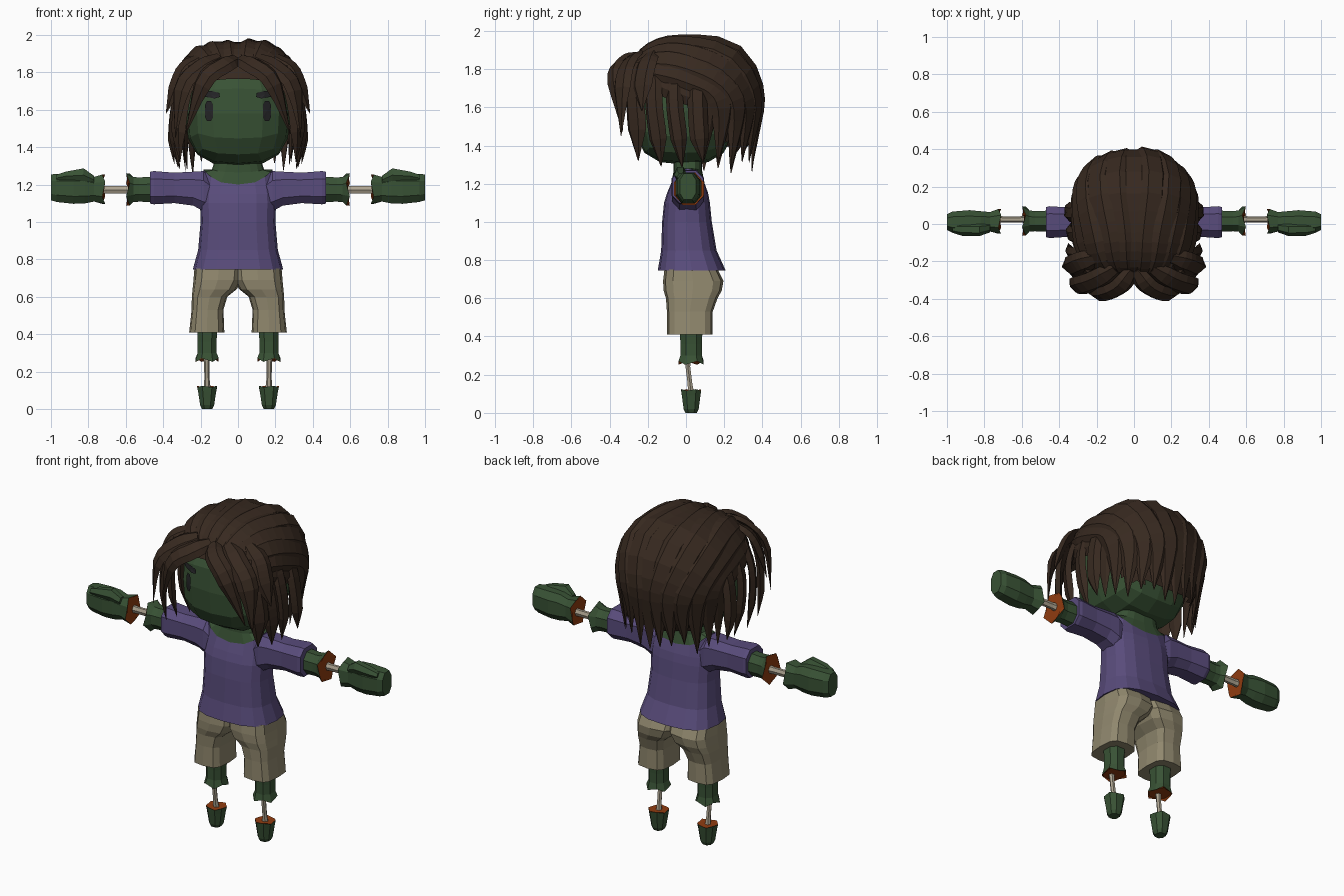
import bpy, bmesh, math, random
from mathutils import Vector
from mathutils.bvhtree import BVHTree

if "Cube" in bpy.data.objects:
    bpy.data.objects.remove(bpy.data.objects["Cube"])
random.seed(4)


def material(name, rgb):
    m = bpy.data.materials.new(name)
    m.diffuse_color = (*rgb, 1)
    m.use_nodes = True
    m.node_tree.nodes["Principled BSDF"].inputs["Base Color"].default_value = m.diffuse_color
    return m


SKIN = material("green skin", (.04, .084, .035))
SHIRT = material("purple cloth", (.1, .072, .2))
SHORTS = material("khaki cloth", (.28, .245, .155))
HAIR = material("brown hair", (.038, .022, .014))
FLESH = material("orange flesh", (.28, .045, .005))
BONE = material("bone", (.42, .37, .28))
DARK = material("dark eye", (.018, .018, .02))


def finish(bm, name, mats, mirror=False, recalc=True):
    if recalc:
        bmesh.ops.recalc_face_normals(bm, faces=bm.faces)
    me = bpy.data.meshes.new(name)
    bm.to_mesh(me)
    ob = bpy.data.objects.new(name, me)
    bpy.context.collection.objects.link(ob)
    for m in mats:
        me.materials.append(m)
    if mirror:
        mod = ob.modifiers.new("mirror", 'MIRROR')
        mod.use_mirror_merge = False
    return ob


def tube(name, rings, mats, axis='z', sides=8, n=2.0, mirror=True, turn=0.0, split=None):
    """Loft of rings (t, u, v, ru, rv[, lift at sides, jag]); faces from segment 'split' on get mats[1]."""
    bm = bmesh.new()
    loops = []
    for ring in rings:
        t, u, v, ru, rv, lift, jag = (tuple(ring) + (0, 0))[:7]
        loop = []
        for i in range(sides):
            a = 2 * math.pi * (i + turn) / sides
            c, s = math.cos(a), math.sin(a)
            tt = t + lift * c * c + jag * (-1) ** i
            pu = u + ru * math.copysign(abs(c) ** (2 / n), c)
            pv = v + rv * math.copysign(abs(s) ** (2 / n), s)
            loop.append(bm.verts.new((pu, pv, tt) if axis == 'z' else (tt, pu, pv)))
        loops.append(loop)
    bm.faces.new(loops[0])
    for k in range(len(loops) - 1):
        for i in range(sides):
            j = (i + 1) % sides
            f = bm.faces.new((loops[k][i], loops[k][j], loops[k + 1][j], loops[k + 1][i]))
            f.material_index = int(split is not None and k >= split)
    f = bm.faces.new(loops[-1])
    f.material_index = int(split is not None)
    return finish(bm, name, mats, mirror)


def rounded_box(centre, radii, n, cuts):
    bm = bmesh.new()
    bmesh.ops.create_cube(bm, size=2)
    bmesh.ops.subdivide_edges(bm, edges=bm.edges[:], cuts=cuts, use_grid_fill=True)
    for v in bm.verts:
        r = sum(abs(c) ** n for c in v.co) ** (1 / n)
        v.co = Vector(centre) + Vector([radii[i] * v.co[i] / r for i in range(3)])
    return bm


# Torso: shirt with scooped neckline, skin above it
tube("shirt_and_neck", [
    (.745, 0, .03, .242, .178), (.85, 0, .015, .213, .145), (1.0, 0, .005, .2, .13),
    (1.1, 0, .005, .203, .12), (1.15, 0, .008, .2, .108), (1.2, 0, .01, .185, .088, .08),
    (1.265, 0, .01, .14, .075, .015), (1.34, 0, .01, .12, .075)],
    [SHIRT, SKIN], sides=16, n=2.7, mirror=False, split=5)
tube("sleeve", [(.1, .01, 1.12, .07, .07), (.185, .01, 1.165, .088, .113),
                (.24, .01, 1.178, .085, .096), (.34, .01, 1.182, .082, .086),
                (.45, .01, 1.183, .09, .094), (.47, .01, 1.183, .085, .09)],
     [SHIRT], 'x', n=2.8, turn=.5)

# Shorts: one leg with half of the hips, mirrored
tube("shorts", [(.41, .167, .02, .094, .12), (.53, .163, .02, .085, .12),
                (.6, .152, .03, .095, .135), (.64, .125, .035, .118, .152),
                (.69, .108, .038, .13, .158), (.75, .103, .027, .13, .14)],
     [SHORTS], sides=12, n=3.4)

# Lower legs, shin bones and feet
tube("lower_leg", [(.45, .165, .027, .058, .064), (.36, .165, .027, .054, .06),
                   (.3, .165, .027, .054, .06), (.262, .165, .027, .066, .07, 0, .01),
                   (.268, .165, .024, .058, .062)],
     [SKIN, FLESH], turn=.5, n=2.4, split=3)
tube("shin_bone", [(.29, .168, .008, .02, .018), (.24, .167, .01, .014, .014),
                   (.16, .166, .02, .014, .014), (.1, .165, .027, .02, .018)], [BONE], sides=6)
tube("foot", [(0, .165, .027, .03, .032), (.02, .165, .027, .04, .042),
              (.09, .165, .027, .051, .052), (.12, .165, .027, .057, .056, 0, .004),
              (.117, .165, .027, .05, .05)],
     [SKIN, FLESH], turn=.5, n=2.4, split=3)

# Forearms, arm bones and hands
tube("forearm", [(.44, .015, 1.175, .062, .074), (.53, .015, 1.173, .058, .07),
                 (.56, .016, 1.173, .062, .073), (.588, .016, 1.173, .084, .092, 0, .01),
                 (.588, .016, 1.173, .072, .08)],
     [SKIN, FLESH], 'x', turn=.5, split=3)
tube("arm_bone", [(.57, .025, 1.172, .022, .026), (.61, .025, 1.172, .016, .022),
                  (.7, .025, 1.172, .016, .022), (.75, .025, 1.172, .022, .026)],
     [BONE], 'x', sides=6)
tube("hand", [(1.0, .01, 1.185, .045, .073), (.97, .01, 1.182, .06, .08),
              (.88, .01, 1.178, .068, .086), (.82, .01, 1.178, .062, .084),
              (.77, .012, 1.175, .055, .07), (.718, .014, 1.175, .07, .083, 0, .008),
              (.72, .014, 1.175, .06, .072)],
     [SKIN, FLESH], 'x', turn=.5, n=2.6, split=5)
tube("thumb", [(.77, -.02, 1.225, .025, .025), (.825, -.03, 1.25, .034, .042),
               (.92, -.03, 1.245, .033, .028), (.97, -.025, 1.235, .022, .02)],
     [SKIN], 'x', sides=6)

# Head
head = rounded_box((0, -.01, 1.58), (.28, .265, .28), 2.8, 3)
surface = BVHTree.FromBMesh(head)
finish(head, "head", [SKIN])


# Eyes and eyebrows laid on the face
def decal(name, outline):
    bm = bmesh.new()
    for s in (1, -1):
        def place(x, z):
            hit = surface.ray_cast(Vector((s * x, -1, z)), Vector((0, 1, 0)))[0]
            return bm.verts.new(hit + Vector((0, -.009, 0)))
        ring = [place(*p) for p in outline]
        mid = place(*[sum(c) / len(outline) for c in zip(*outline)])
        for i in range(len(ring)):
            f = bm.faces.new((mid, ring[i], ring[(i + 1) % len(ring)]))
            f.normal_update()
            if f.normal.y > 0:
                f.normal_flip()
    finish(bm, name, [DARK], recalc=False)


decal("eyes", [(.155 + .021 * x, 1.593 + .053 * z) for x, z in (
    (1, .6), (.5, 1), (-.5, 1), (-1, .6), (-1, -.6), (-.5, -1), (.5, -1), (1, -.6))])
decal("eyebrows", [(.097, 1.668), (.125, 1.66), (.195, 1.672), (.205, 1.695), (.14, 1.7), (.1, 1.69)])

# Hair volume: a boxy ellipsoid, rounder at the back, hanging straight below its middle
C, R = Vector((0, .04, 1.6)), Vector((.308, .337, .34))


def on_hair(p):
    d = p - C
    n = 3.2 - .7 * min(max(d.y / .25, 0), 1)
    low = min(d.z, 0)
    q = Vector((d.x, d.y, max(d.z, 0)))
    r = sum(abs(q[i] / R[i]) ** n for i in range(3)) ** (1 / n)
    q /= r * (1 - .3 * low)
    q.z += low
    return C + q


def outward(p):
    d = p - C
    return Vector((d.x / R.x ** 2, d.y / R.y ** 2, max(d.z, 0) / R.z ** 2)).normalized()


def spline(p, steps):
    p = [2 * p[0] - p[1]] + p + [2 * p[-1] - p[-2]]
    out = []
    for k in range(steps + 1):
        g = k / steps * (len(p) - 3)
        i = min(int(g), len(p) - 4)
        t = g - i
        a, b, c, d = p[i:i + 4]
        out.append(.5 * (2 * b + (c - a) * t + (2 * a - 5 * b + 4 * c - d) * t * t
                         + (3 * b - a - 3 * c + d) * t ** 3))
    return out


def strand(bm, pts, width, thick):
    last, m = None, len(pts) - 1
    for k, p in enumerate(pts):
        t = k / m
        f = min(1, .65 + 1.6 * t) * min(1, (1 - t) * 3.2) + .03
        tan = (pts[min(k + 1, m)] - pts[max(k - 1, 0)]).normalized()
        side = tan.cross(outward(p)).normalized()
        up = side.cross(tan)
        ring = [bm.verts.new(p + side * x * width * f + up * y * thick * f)
                for x, y in ((-.5, -.2), (-.25, .9), (.25, .9), (.5, -.2), (0, -.7))]
        if last:
            for i in range(5):
                bm.faces.new((last[i], last[(i + 1) % 5], ring[(i + 1) % 5], ring[i]))
        else:
            bm.faces.new(ring)
        last = ring
    bm.faces.new(last)


# Hair cap under the strands, cut along the hairline
cap = rounded_box(C, R * .97, 2.5, 12)


def bare(p):
    line = 1.8 - .45 * (p.y + .3) if p.y < .05 else max(1.38, 1.64 - 1.4 * (p.y - .05))
    return p.z < line


bmesh.ops.delete(cap, geom=[f for f in cap.faces if bare(f.calc_center_median())], context='FACES')
finish(cap, "hair_cap", [HAIR], recalc=False)

# Strands combed from the forehead back and down
bm = bmesh.new()
for i in range(-6, 7):
    a = math.radians(i * 15.7)
    s, c, b = math.sin(a), math.cos(a), a * .85
    path = [Vector((.24 * s, -.32, 1.8 + .12 * c)),
            Vector((.33 * s, 0, 1.72 + .25 * c)),
            Vector((.33 * math.sin(b), .04 + .36 * math.cos(b), 1.64)),
            Vector((.33 * math.sin(b), .04 + .36 * math.cos(b), 1.26 + random.uniform(-.01, .07)))]
    strand(bm, [on_hair(p) for p in spline(path, 18)], .155, random.uniform(.022, .036))
finish(bm, "combed_hair", [HAIR])

# Side locks and fringe, same on both sides
locks = [
    (.12, [(.24, -.25, 1.83), (.295, -.27, 1.68), (.32, -.26, 1.5), (.31, -.25, 1.32)]),
    (.1, [(.27, -.17, 1.81), (.325, -.17, 1.62), (.335, -.15, 1.45), (.32, -.13, 1.29)]),
    (.09, [(.28, -.06, 1.81), (.33, -.06, 1.62), (.335, -.04, 1.45), (.31, -.02, 1.28)]),
    (.1, [(.29, .06, 1.78), (.335, .06, 1.62), (.35, .07, 1.45), (.34, .09, 1.31)]),
    (.11, [(.01, -.25, 1.87), (.075, -.335, 1.84), (.185, -.38, 1.75), (.28, -.33, 1.47)]),
    (.12, [(.1, -.24, 1.88), (.2, -.3, 1.83), (.3, -.335, 1.72), (.335, -.34, 1.45)]),
    (.12, [(.2, -.18, 1.88), (.29, -.21, 1.82), (.335, -.23, 1.72), (.385, -.23, 1.58)])]
bm = bmesh.new()
for width, pts in locks:
    for s in (1, -1):
        strand(bm, spline([Vector((s * x, y, z)) for x, y, z in pts], 10), width, .024)
finish(bm, "fringe_and_side_locks", [HAIR])
